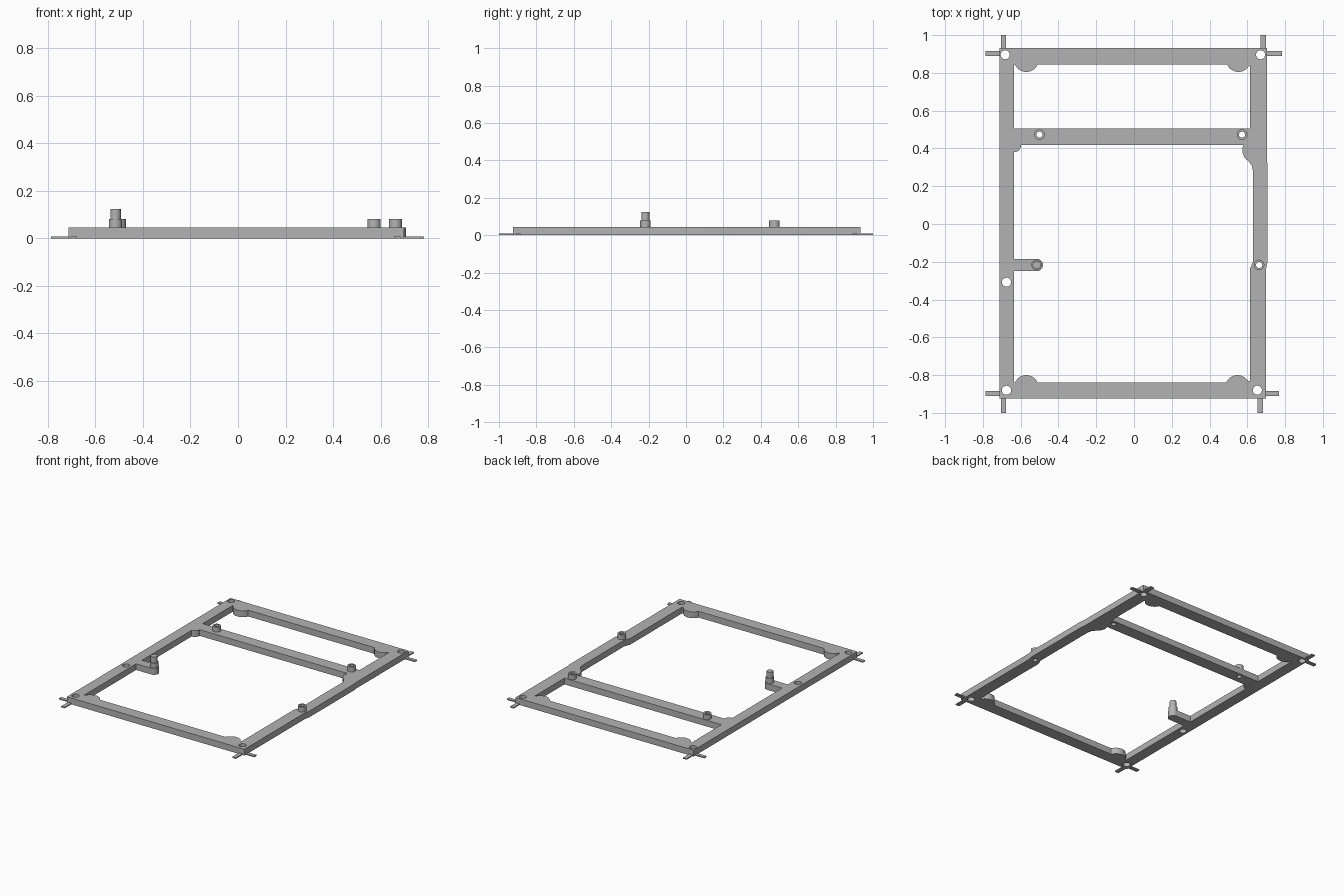
import bpy
from math import cos, sin, radians

cube = bpy.data.objects.get("Cube")
if cube:
    bpy.data.objects.remove(cube)

grey = bpy.data.materials.new("plain grey")
grey.use_nodes = True
COLOUR = (0.45, 0.45, 0.45, 1)
grey.diffuse_color = COLOUR
grey.node_tree.nodes["Principled BSDF"].inputs["Base Color"].default_value = COLOUR


def arc(x, y, r, start, end, n=14):
    angles = [radians(start + (end - start) * i / n) for i in range(n + 1)]
    return [(x + r * cos(a), y + r * sin(a)) for a in angles]


def circle(x, y, r, n=32):
    return arc(x, y, r, 0, 360, n)[:-1]


def plate(name, loops, z0, z1):
    """Extrude nested outlines; inner loops become openings."""
    curve = bpy.data.curves.new(name, "CURVE")
    curve.dimensions = "2D"
    curve.fill_mode = "BOTH"
    curve.extrude = (z1 - z0) / 2
    for loop in loops:
        spline = curve.splines.new("POLY")
        spline.points.add(len(loop) - 1)
        for point, (x, y) in zip(spline.points, loop):
            point.co = (x, y, 0, 1)
        spline.use_cyclic_u = True
    obj = bpy.data.objects.new(name, curve)
    bpy.context.collection.objects.link(obj)
    obj.location.z = (z0 + z1) / 2
    bpy.ops.object.select_all(action="DESELECT")
    obj.select_set(True)
    bpy.context.view_layer.objects.active = obj
    bpy.ops.object.convert(target="MESH")
    obj = bpy.context.view_layer.objects.active
    obj.data.materials.clear()
    obj.data.materials.append(grey)
    bpy.ops.object.shade_smooth_by_angle(angle=radians(30))
    return obj


def rect(x0, x1, y0, y1):
    return [(x0, y0), (x1, y0), (x1, y1), (x0, y1)]


TOP = 0.045

# Frame outline, with the gently jogged left rail
outline = [(-0.713, -0.925), (0.699, -0.925), (0.699, -0.24), (0.707, -0.2),
           (0.707, 0.31), (0.703, 0.34), (0.703, 0.932), (-0.713, 0.932)]

# Rear opening, with the two rounded corner lobes
rear_window = [(-0.635, 0.505), (0.613, 0.505), (0.613, 0.838)]
rear_window += arc(0.553, 0.87, 0.065, -32, -157)
rear_window += arc(-0.57, 0.87, 0.065, -23, -157)
rear_window += [(-0.635, 0.845)]

# Main opening, with lobes, side arm and crossbar gussets
main_window = [(-0.635, -0.84)]
main_window += arc(-0.57, -0.865, 0.065, 157, 23)
main_window += arc(0.548, -0.865, 0.065, 157, 30)
main_window += [(0.613, -0.83), (0.613, -0.24), (0.63, -0.2), (0.63, 0.28),
                (0.624, 0.308), (0.608, 0.33), (0.586, 0.35), (0.574, 0.38),
                (0.574, 0.405), (0.58, 0.418)]
main_window += arc(-0.635, 0.418, 0.038, 0, -90)
main_window += [(-0.635, -0.184)]
main_window += arc(-0.515, -0.217, 0.033, 90, -90)
main_window += [(-0.635, -0.25)]

posts = [(-0.5, 0.473), (0.572, 0.473), (0.662, -0.217)]
screw_holes = [(-0.682, 0.896), (0.67, 0.896), (-0.675, -0.88),
               (0.653, -0.88), (-0.675, -0.308)]
holes = [circle(x, y, 0.024) for x, y in screw_holes]
holes += [circle(x, y, 0.016) for x, y in posts]
plate("frame", [outline, rear_window, main_window] + holes, 0, TOP)

# Hollow standoffs
for i, (x, y) in enumerate(posts):
    plate(f"standoff_{i + 1}", [circle(x, y, 0.028), circle(x, y, 0.016)], TOP, 0.08)

# Stepped locating peg on the arm
plate("peg_base", [circle(-0.515, -0.217, 0.028)], TOP, 0.08)
plate("peg_tip", [circle(-0.515, -0.217, 0.022)], 0.08, 0.123)

# Thin tabs sticking out at the corners: side, end, x of end tab, tip of side tab
tabs = [("rear_right", -0.713, 0.932, -0.691, -0.787),
        ("rear_left", 0.703, 0.932, 0.684, 0.783),
        ("front_right", -0.713, -0.925, -0.691, -0.787),
        ("front_left", 0.699, -0.925, 0.669, 0.768)]
for name, side, end, x, tip in tabs:
    y = 0.903 if end > 0 else -0.897
    tip_y = 1 if end > 0 else -1
    plate(name + "_end_tab", [rect(x - 0.014, x + 0.014, min(end, tip_y), max(end, tip_y))], 0, 0.008)
    plate(name + "_side_tab", [rect(min(side, tip), max(side, tip), y - 0.013, y + 0.013)], 0, 0.008)
